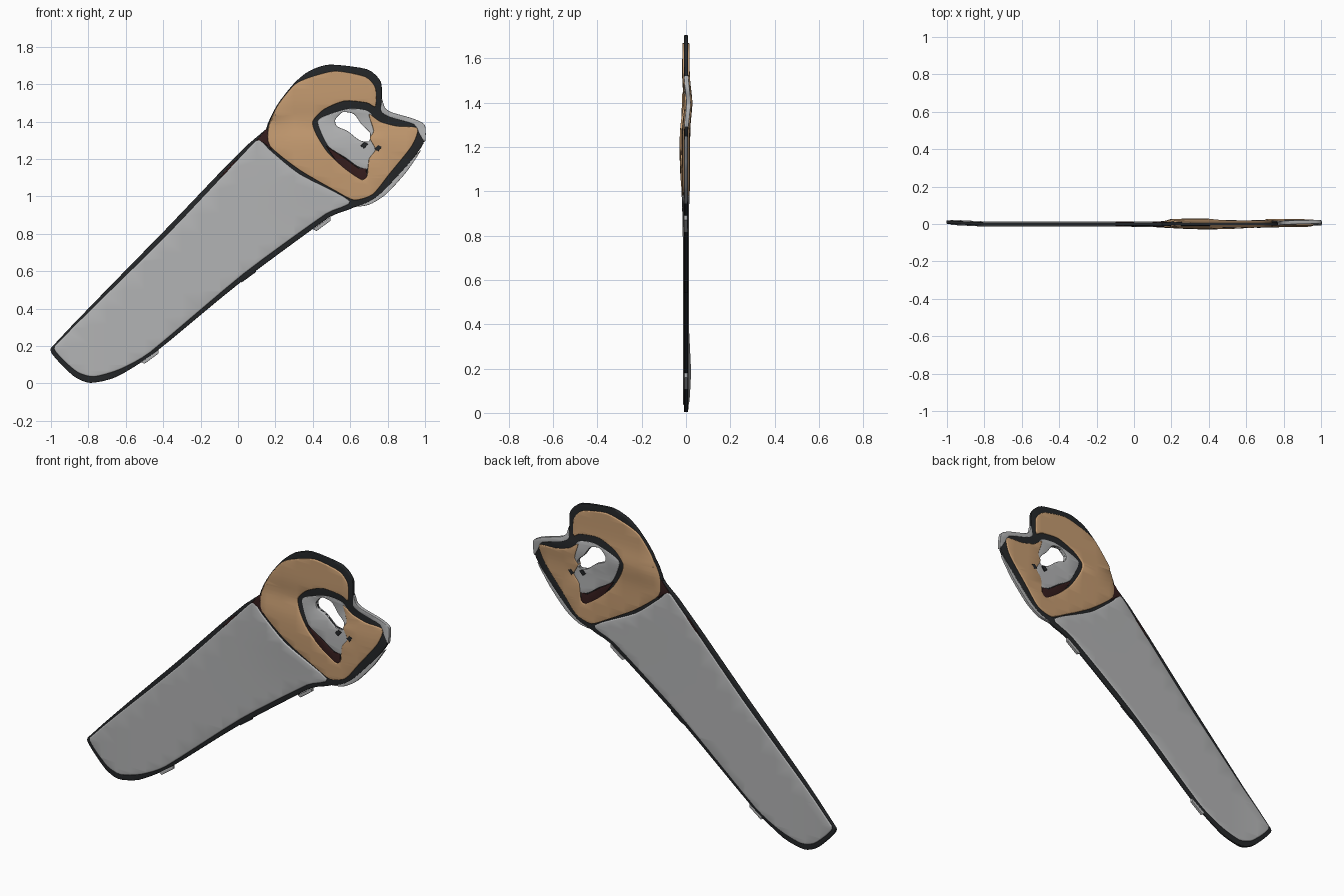
import bpy, bmesh, math
from mathutils import Vector

if "Cube" in bpy.data.objects:
    bpy.data.objects.remove(bpy.data.objects["Cube"], do_unlink=True)


def material(name, rgb):
    m = bpy.data.materials.new(name)
    m.use_nodes = True
    m.diffuse_color = (*rgb, 1)
    m.node_tree.nodes["Principled BSDF"].inputs["Base Color"].default_value = (*rgb, 1)
    return m


STEEL = material("steel grey", (0.45, 0.455, 0.46))
WOOD = material("warm wood", (0.56, 0.33, 0.165))
DARK = material("dark edge", (0.018, 0.02, 0.022))
MAROON = material("dark maroon", (0.035, 0.012, 0.012))


def rounded(points, steps=4):
    """Closed smooth path through the points."""
    p = [Vector(q) for q in points]
    n, out = len(p), []
    for i in range(n):
        a, b, c, d = p[i - 1], p[i], p[(i + 1) % n], p[(i + 2) % n]
        m1, m2 = (c - a) * 0.35, (d - b) * 0.35
        reach = (c - b).length
        m1 = m1.normalized() * min(m1.length, reach)
        m2 = m2.normalized() * min(m2.length, reach)
        for k in range(steps):
            t = k / steps
            out.append(b * (2*t**3 - 3*t*t + 1) + m1 * (t**3 - 2*t*t + t)
                       + c * (3*t*t - 2*t**3) + m2 * (t**3 - t*t))
    return out


def warp(co):
    """Swell the grip near the blade and give the sheet its gentle wave."""
    x, z = co.x, co.z
    swell = math.exp(-((x - 0.4)**2 + (z - 1.2)**2) / 0.06)
    y = co.y * (1 + 0.5 * swell) - 0.005 * swell
    if x > 0.2:
        y += 0.011 * math.exp(-((z - 1.4) / 0.08)**2)
    y += 0.01 * max(0, (-x - 0.8) / 0.2)
    co.y = y


def slab(name, loops, half, mat, bevel=0.004, smooth=True):
    """Rounded plate from an outline and optional holes, standing in XZ."""
    cu = bpy.data.curves.new(name, 'CURVE')
    cu.dimensions, cu.fill_mode = '2D', 'BOTH'
    cu.extrude, cu.bevel_depth = half - bevel, bevel
    cu.offset, cu.bevel_resolution = -bevel, 2
    for loop in loops:
        pts = rounded(loop) if smooth else [Vector(q) for q in loop]
        sp = cu.splines.new('POLY')
        sp.points.add(len(pts) - 1)
        for q, v in zip(sp.points, pts):
            q.co = (v.x, v.y, 0, 1)
        sp.use_cyclic_u = True
    temp = bpy.data.objects.new(name + "_curve", cu)
    bpy.context.collection.objects.link(temp)
    bpy.context.view_layer.update()
    me = bpy.data.meshes.new_from_object(
        temp.evaluated_get(bpy.context.evaluated_depsgraph_get()))
    bpy.data.objects.remove(temp, do_unlink=True)

    bm = bmesh.new()
    bm.from_mesh(me)
    for v in bm.verts:
        v.co = (v.co.x, -v.co.z, v.co.y)
    bmesh.ops.remove_doubles(bm, verts=bm.verts, dist=0.0002)
    for axis in (Vector((1, 0, 0)), Vector((0, 0, 1))):
        for i in range(-10, 18):
            bmesh.ops.bisect_plane(bm, geom=bm.verts[:] + bm.edges[:] + bm.faces[:],
                                   plane_co=axis * i * 0.1, plane_no=axis)
    for v in bm.verts:
        warp(v.co)
    bmesh.ops.recalc_face_normals(bm, faces=bm.faces)
    bm.to_mesh(me)
    bm.free()
    me.name = name
    me.materials.clear()
    me.materials.append(mat)
    ob = bpy.data.objects.new(name, me)
    bpy.context.collection.objects.link(ob)
    bpy.ops.object.select_all(action='DESELECT')
    ob.select_set(True)
    bpy.context.view_layer.objects.active = ob
    bpy.ops.object.shade_smooth_by_angle(angle=math.radians(40))
    return ob


# Blade: dark rim with a thicker steel face inside it
slab("blade_rim", [[(-1, .19), (-.98, .14), (-.88, .04), (-.79, .003), (-.65, .035),
                    (-.45, .16), (0, .53), (.49, .89), (.64, .97), (.3, 1.2),
                    (.15, 1.36), (-.4, .81)]], .009, DARK)
slab("blade_face", [[(-.98, .2), (-.95, .14), (-.86, .06), (-.77, .035), (-.63, .075),
                     (-.47, .165), (.03, .585), (.47, .905), (.6, .975), (.33, 1.12),
                     (.17, 1.25), (.11, 1.305), (.03, 1.23), (-.39, .785)]],
     .014, STEEL, .008)

# Handle: dark rim, pierced by the small opening
opening = [(.52, 1.41), (.56, 1.45), (.62, 1.44), (.66, 1.385), (.705, 1.34),
           (.7, 1.295), (.65, 1.3), (.585, 1.35), (.53, 1.375)]
slab("handle_rim", [[(.15, 1.36), (.21, 1.49), (.3, 1.605), (.38, 1.67), (.49, 1.705),
                     (.69, 1.68), (.765, 1.61), (.77, 1.48), (.81, 1.44), (.93, 1.39),
                     (.995, 1.36), (.99, 1.28), (.91, 1.17), (.78, 1.03), (.7, .97),
                     (.58, .945), (.33, 1.11), (.17, 1.25)], opening], .009, DARK)

# Wooden grip: one C shape that leaves the finger hole open
slab("wooden_grip", [[(.17, 1.27), (.165, 1.38), (.215, 1.49), (.3, 1.595), (.38, 1.635),
                      (.52, 1.67), (.68, 1.64), (.735, 1.58), (.735, 1.48),
                      (.69, 1.5), (.57, 1.51), (.46, 1.465), (.4, 1.4), (.42, 1.33),
                      (.48, 1.235), (.57, 1.15), (.66, 1.09), (.69, 1.11), (.7, 1.2),
                      (.735, 1.25), (.705, 1.31), (.725, 1.35), (.7, 1.44),
                      (.76, 1.4), (.85, 1.375), (.96, 1.365), (.93, 1.27),
                      (.81, 1.12), (.72, 1.01), (.62, .98), (.52, 1.03),
                      (.33, 1.14)]], .016, WOOD, .005)

# Thin web inside the finger hole, with maroon shadow line beneath
slab("finger_hole_web", [[(.425, 1.4), (.49, 1.44), (.6, 1.47), (.7, 1.455),
                          (.74, 1.38), (.74, 1.26), (.7, 1.15), (.64, 1.16),
                          (.57, 1.21), (.48, 1.27)], opening], .011, STEEL, .003)
slab("finger_hole_lower_edge", [[(.47, 1.27), (.57, 1.205), (.645, 1.15), (.685, 1.15),
                                 (.69, 1.09), (.64, 1.09), (.55, 1.15)]],
     .012, MAROON, .003, False)

# Maroon joint at the heel of the blade
slab("blade_joint", [[(.1, 1.3), (.155, 1.365), (.175, 1.34), (.18, 1.25), (.14, 1.285)]],
     .0125, MAROON, .003, False)
slab("upper_edge_stain", [[(-.1, 1.1), (-.03, 1.18), (.0, 1.2), (-.07, 1.12)]],
     .0125, MAROON, .002, False)

# Dark ticks on the lower arm
for i, (x, z) in enumerate(((.75, 1.255), (.675, 1.27))):
    slab(f"grip_tick_{i + 1}", [[(x - .02, z), (x, z + .02), (x + .02, z + .01),
                                (x, z - .015)]], .017, DARK, .002, False)

# Bare steel edges around the horn and the heel of the handle
slab("horn_edge", [[(.77, 1.52), (.785, 1.475), (.82, 1.45), (.94, 1.415), (1, 1.38),
                    (1, 1.29), (.97, 1.335), (.94, 1.385), (.81, 1.425), (.765, 1.455)]],
     .0105, STEEL, .003)
slab("heel_edge", [[(.98, 1.25), (.9, 1.13), (.79, 1.01), (.7, .955), (.62, .945),
                    (.7, .975), (.78, 1.035), (.9, 1.165)]], .008, STEEL, .002)

# Small steel burrs along the cutting edge
for i, (x, z) in enumerate(((-.47, .14), (.05, .575), (.45, .85))):
    slab(f"edge_burr_{i + 1}", [[(x - .05, z - .025), (x - .03, z - .035),
                                (x + .045, z + .02), (x + .045, z + .04)]],
         .008, DARK if i == 1 else STEEL, .002, False)
